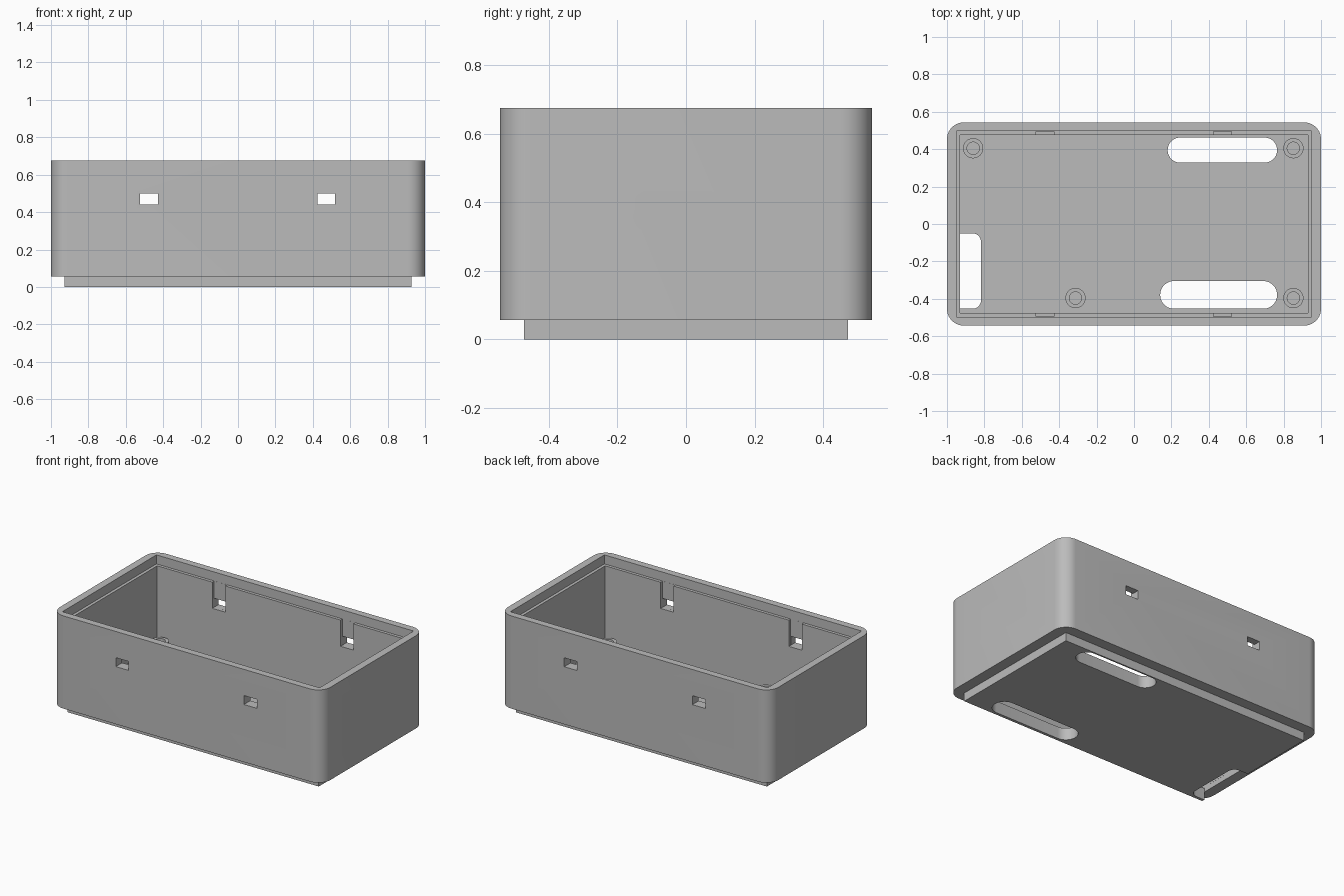
import bpy, bmesh, math
from mathutils import Matrix

cube = bpy.data.objects.get("Cube")
if cube:
    bpy.data.objects.remove(cube, do_unlink=True)

grey = bpy.data.materials.new("plain grey")
grey.use_nodes = True
colour = (0.5, 0.5, 0.5, 1)
grey.diffuse_color = colour
grey.node_tree.nodes["Principled BSDF"].inputs["Base Color"].default_value = colour


def outline(u0, u1, v0, v1, radii, steps=10):
    """Rectangle outline; radii run from the low corner, anticlockwise."""
    points = []
    corners = [(u0, v0, 1, 1), (u1, v0, -1, 1), (u1, v1, -1, -1), (u0, v1, 1, -1)]
    for i, (u, v, su, sv) in enumerate(corners):
        r = radii[i]
        if r == 0:
            points.append((u, v))
            continue
        for k in range(steps + 1):
            a = math.pi * (1 + i / 2 + k / steps / 2)
            points.append((u + su * r + r * math.cos(a), v + sv * r + r * math.sin(a)))
    return points


def prism(name, points, low, high, turn=None):
    """Extrude a flat outline upwards, then turn it if asked."""
    bm = bmesh.new()
    base = bm.faces.new([bm.verts.new((u, v, low)) for u, v in points])
    top = bmesh.ops.extrude_face_region(bm, geom=[base])["geom"]
    bmesh.ops.translate(bm, vec=(0, 0, high - low),
                        verts=[g for g in top if isinstance(g, bmesh.types.BMVert)])
    if turn:
        bm.transform(turn)
    bmesh.ops.recalc_face_normals(bm, faces=bm.faces)
    mesh = bpy.data.meshes.new(name)
    bm.to_mesh(mesh)
    bm.free()
    mesh.materials.append(grey)
    obj = bpy.data.objects.new(name, mesh)
    bpy.context.collection.objects.link(obj)
    return obj


def block(name, u0, u1, v0, v1, low, high, r=0.0):
    return prism(name, outline(u0, u1, v0, v1, [r] * 4), low, high)


def combine(target, tool, operation):
    tool.hide_render = True
    mod = target.modifiers.new("combine", 'BOOLEAN')
    mod.operation, mod.solver, mod.object = operation, 'EXACT', tool
    bpy.context.view_layer.objects.active = target
    bpy.ops.object.modifier_apply(modifier=mod.name)
    bpy.data.objects.remove(tool, do_unlink=True)


def smooth(obj):
    bpy.ops.object.select_all(action='DESELECT')
    obj.select_set(True)
    bpy.context.view_layer.objects.active = obj
    bpy.ops.object.shade_smooth_by_angle(angle=math.radians(30))


FLOOR, TOP, LEDGE = 0.08, 0.675, 0.615

# Shell with rounded corners and a stacking plinth underneath
shell = block("box_shell", -1, 1, -0.543, 0.543, 0.056, TOP, 0.09)
combine(shell, block("plinth", -0.928, 0.927, -0.472, 0.472, 0, 0.07), 'UNION')

# Cavity and the wider recess at the rim
combine(shell, block("cavity", -0.93, 0.93, -0.476, 0.476, FLOOR, 0.8), 'DIFFERENCE')
combine(shell, block("rim_recess", -0.95, 0.95, -0.496, 0.496, LEDGE, 0.9), 'DIFFERENCE')

# Latch grooves inside the long walls, with a window through each
for x in (-0.475, 0.472):
    for side in (-1, 1):
        near, far = sorted((side * 0.4, side * 0.4955))
        combine(shell, block("groove", x - 0.048, x + 0.048, near, far, 0.44, 0.65), 'DIFFERENCE')
        near, far = sorted((side * 0.42, side * 0.6))
        combine(shell, block("window", x - 0.0479, x + 0.0479, near, far, 0.4401, 0.5), 'DIFFERENCE')

# Long openings in the floor
combine(shell, block("back_slot", 0.18, 0.765, 0.328, 0.462, -0.1, 0.2, 0.0665), 'DIFFERENCE')
combine(shell, block("front_slot", 0.14, 0.765, -0.453, -0.305, -0.1, 0.2, 0.0735), 'DIFFERENCE')
notch = outline(-0.9305, -0.818, -0.453, -0.05, [0, 0.045, 0.045, 0])
combine(shell, prism("floor_notch", notch, -0.1, 0.09), 'DIFFERENCE')

# Cable slot through the end wall: local x, y, z become y, z, x
to_end = Matrix(((0, 0, 1, 0), (1, 0, 0, 0), (0, 1, 0, 0), (0, 0, 0, 1)))
cable = outline(-0.138, 0.136, 0.328, 0.421, [0.046] * 4)
combine(shell, prism("cable_slot", cable, 0.85, 1.1, to_end), 'DIFFERENCE')
smooth(shell)


# Hollow screw posts on the floor
def circle(x, y, r, sides=32):
    return [(x + r * math.cos(math.tau * i / sides), y + r * math.sin(math.tau * i / sides))
            for i in range(sides)]


for name, x, y in (("back_right", -0.86, 0.405), ("back_left", 0.852, 0.405),
                   ("front_left", 0.852, -0.396), ("front_middle", -0.313, -0.396)):
    post = prism("screw_post_" + name, circle(x, y, 0.054), FLOOR - 0.01, 0.16)
    combine(post, prism("screw_hole", circle(x, y, 0.033), 0, 0.3), 'DIFFERENCE')
    smooth(post)
